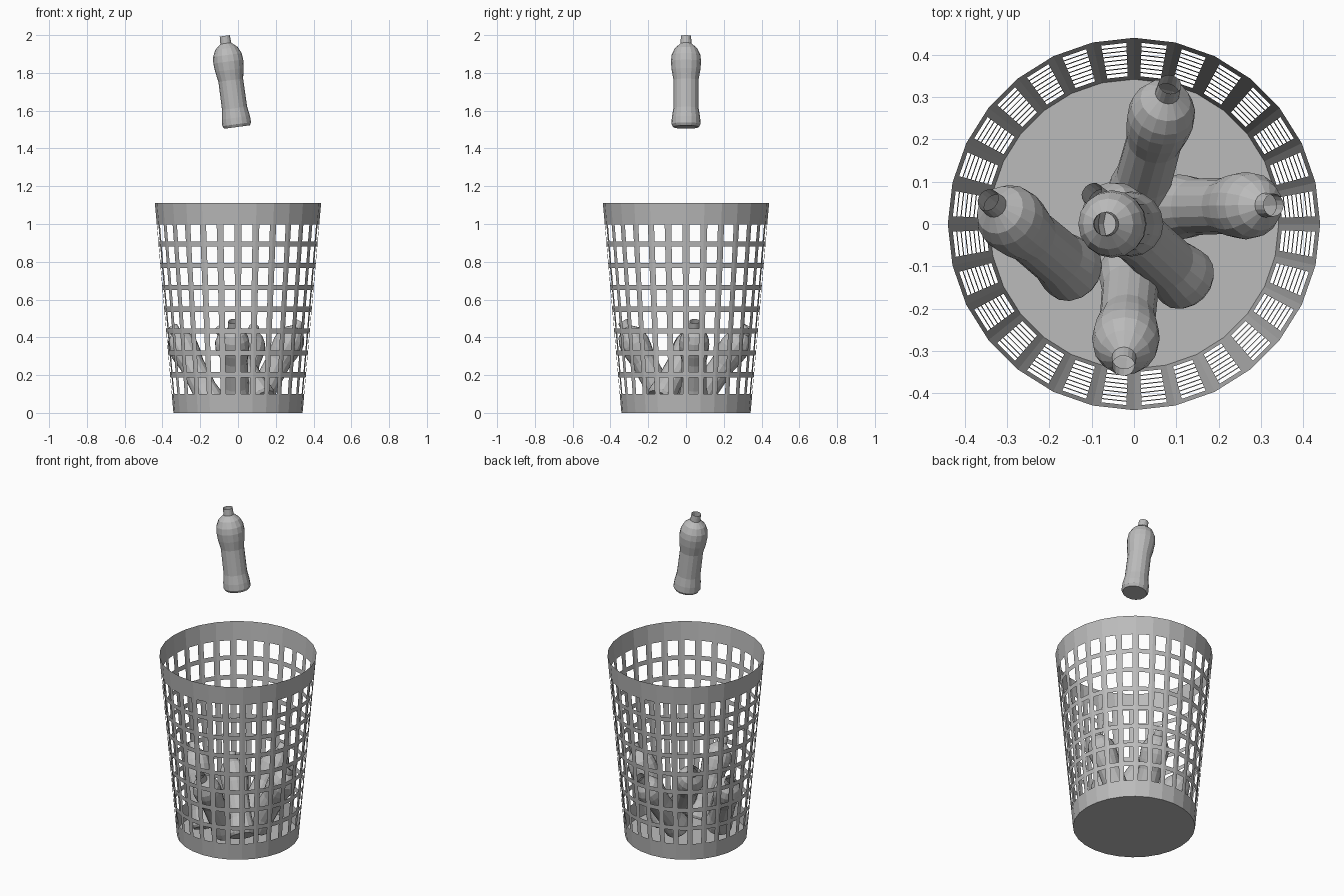
import bpy, bmesh, math
from mathutils import Vector

cube = bpy.data.objects.get("Cube")
if cube:
    bpy.data.objects.remove(cube, do_unlink=True)

grey = bpy.data.materials.new("plain_grey")
grey.use_nodes = True
grey.diffuse_color = (0.5, 0.5, 0.5, 1)
grey.node_tree.nodes["Principled BSDF"].inputs["Base Color"].default_value = (0.5, 0.5, 0.5, 1)


def finish(bm, name):
    bmesh.ops.recalc_face_normals(bm, faces=bm.faces)
    mesh = bpy.data.meshes.new(name)
    bm.to_mesh(mesh)
    bm.free()
    mesh.materials.append(grey)
    obj = bpy.data.objects.new(name, mesh)
    bpy.context.collection.objects.link(obj)
    return obj


def bridge(bm, low, high, skip=lambda i: False):
    n = len(low)
    for i in range(n):
        if not skip(i):
            j = (i + 1) % n
            bm.faces.new((low[i], low[j], high[j], high[i]))


# Basket: a tapered sheet wall with rows of rectangular openings
SIDES, ROWS = 28, 8
HEIGHT, R_BOTTOM, R_TOP = 1.11, 0.342, 0.44
RIB = 0.19                      # half rib, as a share of one side
PITCH, BAR, FIRST = 0.1155, 0.027, 0.10


def wall_ring(bm, z):
    r = R_BOTTOM + (R_TOP - R_BOTTOM) * z / HEIGHT
    step = 2 * math.pi / SIDES
    corners = [Vector((r * math.cos(i * step), r * math.sin(i * step), z)) for i in range(SIDES)]
    ring = []
    for i, a in enumerate(corners):
        b = corners[(i + 1) % SIDES]
        ring += [bm.verts.new(a.lerp(b, t)) for t in (0, RIB, 1 - RIB)]
    return ring


levels = [0]
for row in range(ROWS):
    levels += [FIRST + row * PITCH, FIRST + (row + 1) * PITCH - BAR]
levels.append(HEIGHT)

bm = bmesh.new()
rings = [wall_ring(bm, z) for z in levels]
for k in range(len(rings) - 1):
    open_row = k % 2 == 1
    bridge(bm, rings[k], rings[k + 1], lambda i: open_row and i % 3 == 1)
bm.faces.new(rings[0])          # basket floor
finish(bm, "basket")

# Bottle: a lathed profile of (radius, height), open at the neck
PROFILE = [(0.068, 0), (0.077, 0.015), (0.075, 0.05), (0.067, 0.10), (0.066, 0.25),
           (0.076, 0.305), (0.080, 0.35), (0.076, 0.385), (0.060, 0.42),
           (0.029, 0.447), (0.027, 0.487)]
BOTTLE_SIDES = 16


def bottle(name, base, neck):
    bm = bmesh.new()
    rings = []
    for r, h in PROFILE:
        angles = [2 * math.pi * i / BOTTLE_SIDES for i in range(BOTTLE_SIDES)]
        rings.append([bm.verts.new((r * math.cos(a), r * math.sin(a), h)) for a in angles])
    for low, high in zip(rings, rings[1:]):
        bridge(bm, low, high)
    bm.faces.new(rings[0])
    obj = finish(bm, name)
    axis = Vector(neck) - Vector(base)
    obj.rotation_mode = 'QUATERNION'
    obj.rotation_quaternion = Vector((0, 0, 1)).rotation_difference(axis)
    obj.location = Vector(neck) - axis.normalized() * PROFILE[-1][1]


# Each bottle is placed by its base centre and its neck end
bottle("falling_bottle", (-0.005, 0, 1.515), (-0.07, 0, 1.996))
bottle("back_bottle", (0.01, 0.06, 0.06), (0.085, 0.33, 0.455))
bottle("left_bottle", (0.10, 0.04, 0.06), (0.33, 0.045, 0.485))
bottle("front_bottle", (-0.005, -0.11, 0.06), (-0.025, -0.335, 0.485))
bottle("right_bottle", (-0.14, -0.115, 0.05), (-0.345, 0.057, 0.455))
bottle("middle_bottle", (0.125, -0.135, 0.08), (-0.10, 0.073, 0.45))
